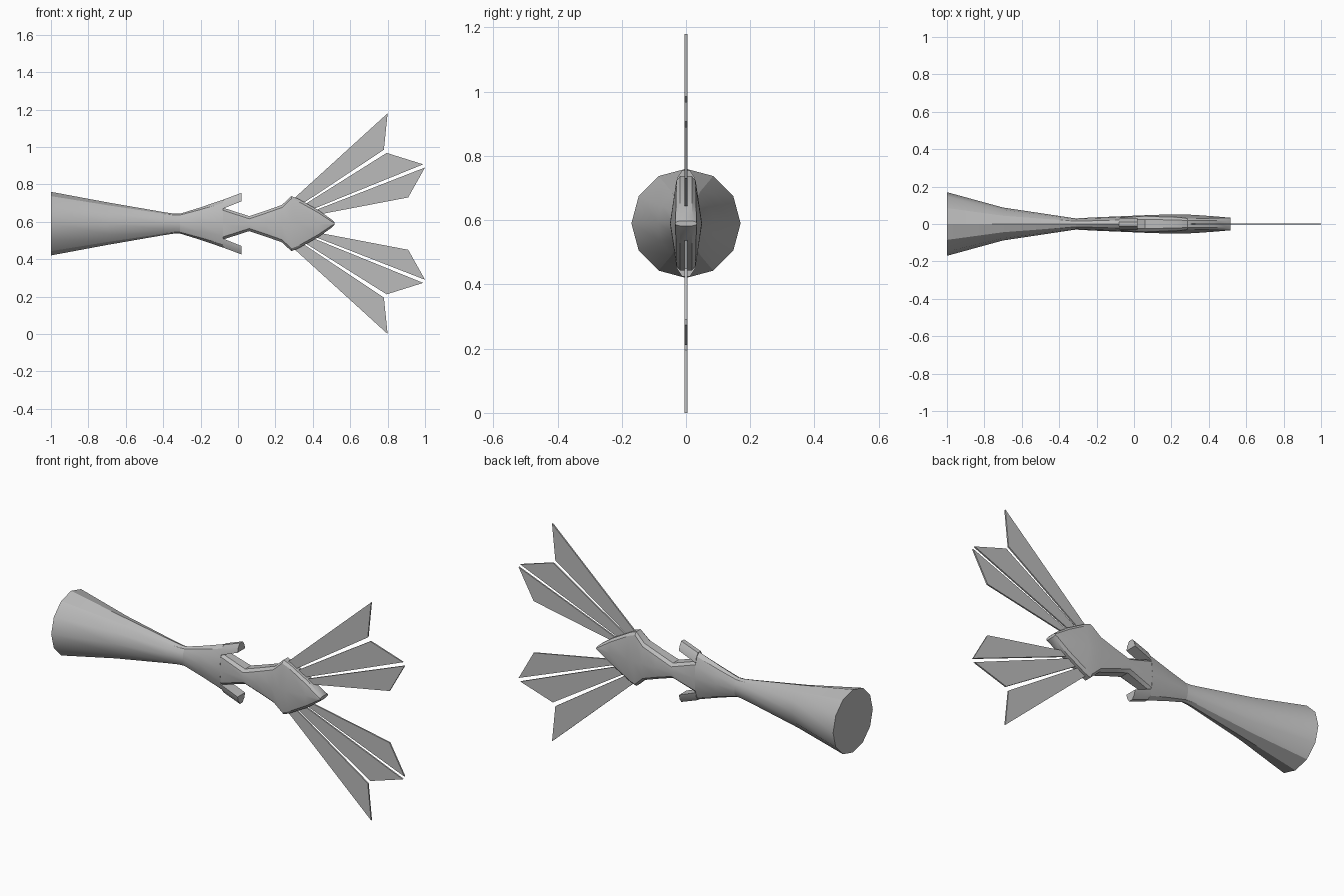
import bpy, bmesh, math

MID = 0.59  # height of the long axis

if "Cube" in bpy.data.objects:
    bpy.data.objects.remove(bpy.data.objects["Cube"], do_unlink=True)

grey = bpy.data.materials.new("plain grey")
grey.use_nodes = True
grey.diffuse_color = (0.5, 0.5, 0.5, 1)
grey.node_tree.nodes["Principled BSDF"].inputs["Base Color"].default_value = (0.5, 0.5, 0.5, 1)


def finish(name, bm, smooth=True):
    bmesh.ops.recalc_face_normals(bm, faces=bm.faces[:])
    mesh = bpy.data.meshes.new(name)
    bm.to_mesh(mesh)
    bm.free()
    mesh.materials.append(grey)
    obj = bpy.data.objects.new(name, mesh)
    bpy.context.collection.objects.link(obj)
    if smooth:
        bpy.ops.object.select_all(action='DESELECT')
        obj.select_set(True)
        bpy.context.view_layer.objects.active = obj
        bpy.ops.object.shade_smooth_by_angle(angle=math.radians(30))
    return obj


def loft(name, rings):
    """Skin a list of equal-length rings of points and cap both ends."""
    bm = bmesh.new()
    loops = [[bm.verts.new(p) for p in ring] for ring in rings]
    for a, b in zip(loops, loops[1:]):
        for i in range(len(a)):
            j = (i + 1) % len(a)
            bm.faces.new((a[i], a[j], b[j], b[i]))
    bm.faces.new(loops[0])
    bm.faces.new(loops[-1])
    return finish(name, bm)


def oval(x, half_y, half_z, sides=12):
    angles = [math.tau * i / sides for i in range(sides)]
    return [(x, half_y * math.cos(a), MID + half_z * math.sin(a)) for a in angles]


def lens(x, half_z, centre_y, edge_y):
    """Thin section, thickest on the axis, with chamfered rims."""
    rim = half_z - min(0.014, half_z * 0.5)
    quarter = [(centre_y, 0), (edge_y, rim), (edge_y * 0.6, half_z)]
    half = quarter + [(-y, z) for y, z in reversed(quarter)]
    full = half + [(-y, -z) for y, z in quarter[1:]] + [(y, -z) for y, z in reversed(quarter[1:])]
    return [(x, y, MID + z) for y, z in full]


# Flared handle, round at the wide end and oval at the waist
loft("handle", [oval(*s) for s in (
    (-1, 0.17, 0.17), (-0.7, 0.088, 0.114), (-0.4, 0.043, 0.062),
    (-0.34, 0.034, 0.053), (-0.31, 0.03, 0.053))])

# Guard that widens from the waist up to the prongs
loft("guard", [oval(-0.31, 0.03, 0.053), oval(-0.2, 0.036, 0.087), oval(-0.08, 0.041, 0.128)])

# Head: narrow neck opening into a pointed diamond
loft("head", [lens(*s) for s in (
    (-0.08, 0.085, 0.041, 0.033), (0.06, 0.04, 0.047, 0.042),
    (0.15, 0.07, 0.05, 0.038), (0.235, 0.1, 0.05, 0.036), (0.285, 0.147, 0.05, 0.03),
    (0.32, 0.134, 0.049, 0.03), (0.43, 0.072, 0.041, 0.031),
    (0.5, 0.022, 0.035, 0.033), (0.515, 0.008, 0.034, 0.032))])


def prong_ring(x, inner, outer, side):
    section = [(0.032, inner), (0.027, (inner + outer) / 2), (0.012, outer)]
    section += [(-y, z) for y, z in reversed(section)]
    return [(x, y, MID + side * z) for y, z in section]


# Thin vanes of the upper fan, as (x, height above the axis)
vanes = {
    "outer": [(0.3, 0.135), (0.8, 0.59), (0.78, 0.395), (0.32, 0.09)],
    "middle": [(0.32, 0.08), (0.795, 0.378), (0.99, 0.317), (0.35, 0.057)],
    "inner": [(0.35, 0.047), (1.0, 0.3), (0.91, 0.14), (0.37, 0.037)],
}

for word, side in (("upper", 1), ("lower", -1)):
    loft(word + "_prong", [prong_ring(-0.08, 0.08, 0.128, side),
                           prong_ring(0.02, 0.12, 0.165, side)])
    for label, outline in vanes.items():
        bm = bmesh.new()
        face = bm.faces.new([bm.verts.new((x, -0.004, MID + side * z)) for x, z in outline])
        ext = bmesh.ops.extrude_face_region(bm, geom=[face], use_keep_orig=True)
        new = [v for v in ext["geom"] if isinstance(v, bmesh.types.BMVert)]
        bmesh.ops.translate(bm, verts=new, vec=(0, 0.008, 0))
        finish(f"{word}_{label}_vane", bm, smooth=False)
